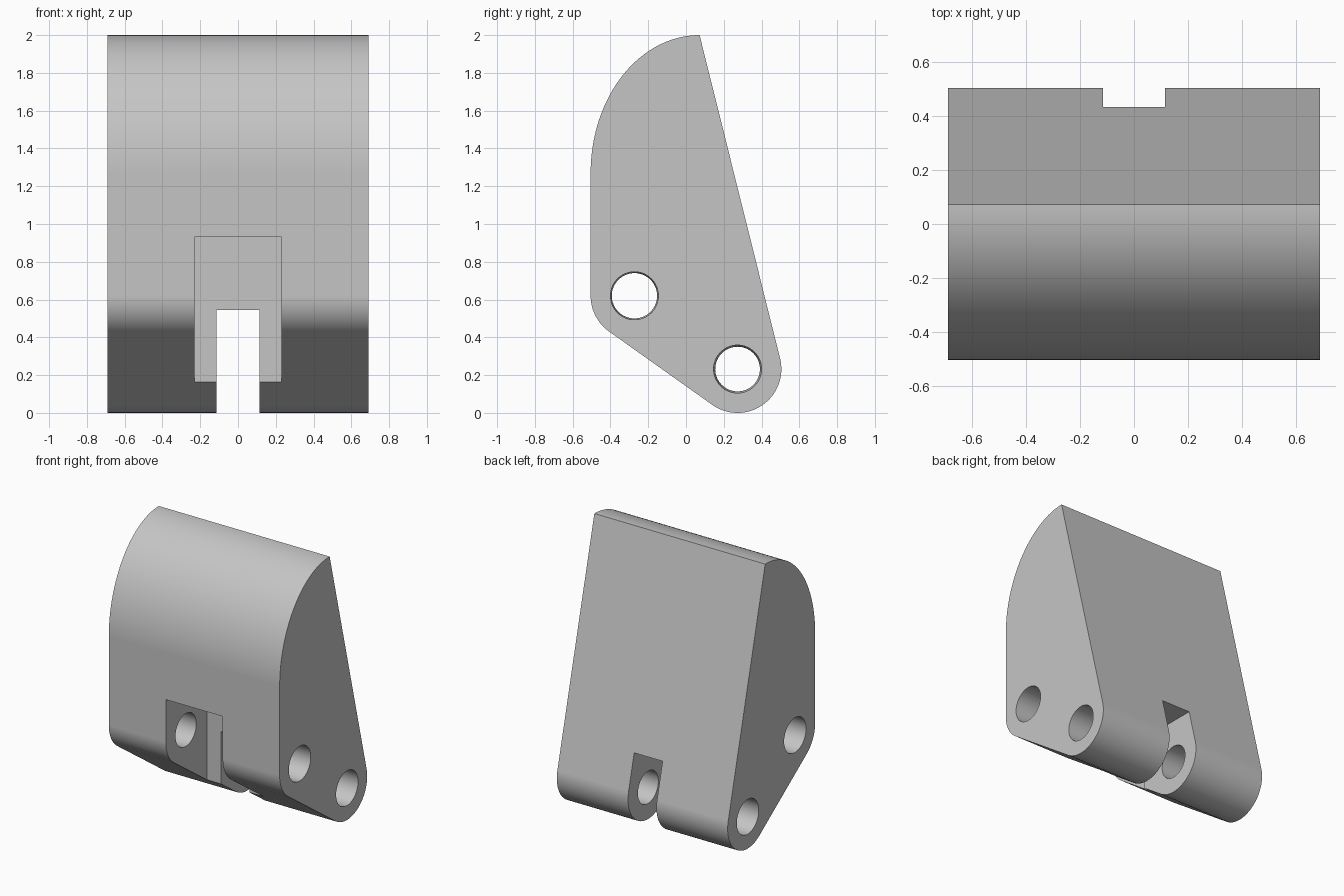
import bpy, bmesh
from math import pi, cos, sin, acos, atan2, hypot, radians
from mathutils import Matrix

cube = bpy.data.objects.get("Cube")
if cube:
    bpy.data.objects.remove(cube, do_unlink=True)

HALF_WIDTH = 0.69
R = 0.232                      # rounded corner radius
FRONT_PIN = (-0.273, 0.62)     # (y, z) of the hole axes
BACK_PIN = (0.273, R)
APEX = (0.072, 2.0)
SHOULDER = 1.27                # height where the front starts to curve

grey = bpy.data.materials.new("light_grey")
grey.use_nodes = True
colour = (0.56, 0.56, 0.56, 1)
grey.diffuse_color = colour
grey.node_tree.nodes["Principled BSDF"].inputs["Base Color"].default_value = colour


def make_object(name, bm):
    bmesh.ops.recalc_face_normals(bm, faces=bm.faces)
    mesh = bpy.data.meshes.new(name)
    bm.to_mesh(mesh)
    bm.free()
    mesh.materials.append(grey)
    obj = bpy.data.objects.new(name, mesh)
    bpy.context.collection.objects.link(obj)
    return obj


def arc(centre, ry, rz, start, end, steps):
    angles = [start + (end - start) * i / steps for i in range(steps + 1)]
    return [(centre[0] + ry * cos(a), centre[1] + rz * sin(a)) for a in angles]


def box(name, x, y, z):
    bm = bmesh.new()
    bmesh.ops.create_cube(bm, size=1)
    for v in bm.verts:
        v.co = [span[0] if c < 0 else span[1] for c, span in zip(v.co, (x, y, z))]
    return make_object(name, bm)


def pin_hole(name, pin, side):
    # Slightly tapered bore, wider at the outer face
    bm = bmesh.new()
    bmesh.ops.create_cone(bm, cap_ends=True, segments=64, radius1=0.118, radius2=0.127,
                          depth=0.6)
    move = Matrix.Translation((side * 0.4, *pin)) @ Matrix.Rotation(side * pi / 2, 4, 'Y')
    bmesh.ops.transform(bm, matrix=move, verts=bm.verts)
    return make_object(name, bm)


# Side profile: two rounded corners, sloping back and curved front
dy, dz = BACK_PIN[0] - FRONT_PIN[0], BACK_PIN[1] - FRONT_PIN[1]
bottom = atan2(dz, dy) - pi / 2
ay, az = APEX[0] - BACK_PIN[0], APEX[1] - BACK_PIN[1]
back = atan2(az, ay) - acos(R / hypot(ay, az))
front_y = FRONT_PIN[0] - R
profile = arc(FRONT_PIN, R, R, -pi, bottom, 16)
profile += arc(BACK_PIN, R, R, bottom, back, 32)
profile += arc((APEX[0], SHOULDER), APEX[0] - front_y, APEX[1] - SHOULDER, pi / 2, pi, 40)

# Main wedge body
bm = bmesh.new()
face = bm.faces.new([bm.verts.new((-HALF_WIDTH, y, z)) for y, z in profile])
side = bmesh.ops.extrude_face_region(bm, geom=[face])
bmesh.ops.translate(bm, vec=(2 * HALF_WIDTH, 0, 0),
                    verts=[g for g in side["geom"] if isinstance(g, bmesh.types.BMVert)])
body = make_object("wedge_body", bm)

# Wide front pocket, narrow rear slot and the four bores
cutters = [box("front_pocket", (-0.23, 0.23), (-0.8, -0.03), (-0.2, 0.93)),
           box("rear_slot", (-0.115, 0.115), (-0.1, 0.8), (-0.2, 0.545))]
for label, pin in (("front", FRONT_PIN), ("back", BACK_PIN)):
    for s, hand in ((1, "left"), (-1, "right")):
        cutters.append(pin_hole(f"{label}_{hand}_hole", pin, s))

bpy.ops.object.select_all(action='DESELECT')
bpy.context.view_layer.objects.active = body
body.select_set(True)
for cutter in cutters:
    cutter.hide_render = True
    mod = body.modifiers.new(cutter.name, 'BOOLEAN')
    mod.operation = 'DIFFERENCE'
    mod.solver = 'EXACT'
    mod.object = cutter
    bpy.ops.object.modifier_apply(modifier=mod.name)
    bpy.data.objects.remove(cutter, do_unlink=True)

# Smooth curves, crisp edges, flat panels
bpy.ops.object.shade_smooth_by_angle(angle=radians(25))
weighted = body.modifiers.new("flat_panels", 'WEIGHTED_NORMAL')
weighted.keep_sharp = True
